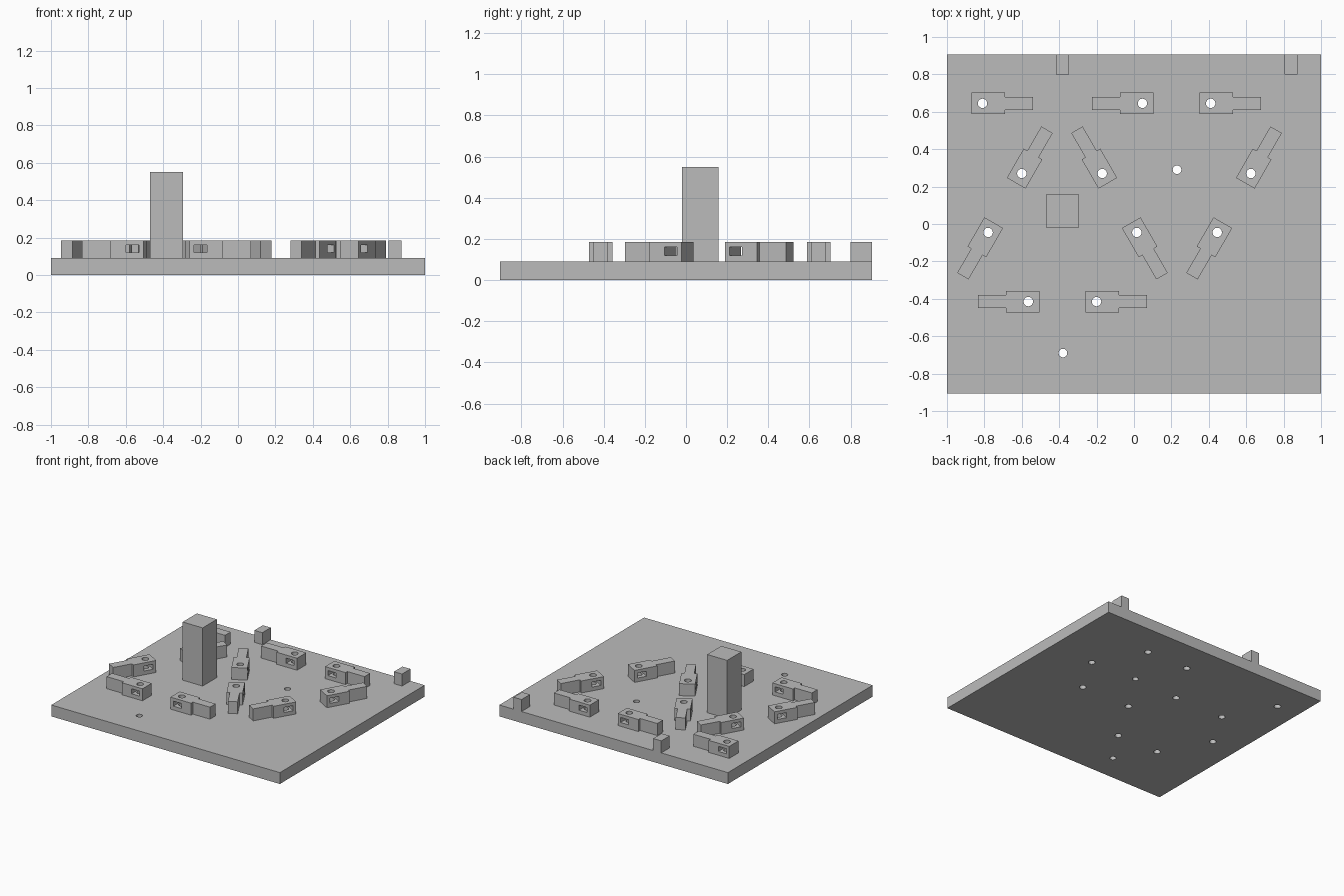
import bpy
import bmesh
from math import radians
from mathutils import Matrix, Vector

default = bpy.data.objects.get("Cube")
if default:
    bpy.data.objects.remove(default, do_unlink=True)

PLATE_TOP = 0.09
CLAMP_TOP = 0.185

grey = bpy.data.materials.new("plain grey")
grey.use_nodes = True
colour = (0.5, 0.5, 0.5, 1)
grey.diffuse_color = colour
next(n for n in grey.node_tree.nodes
     if n.type == 'BSDF_PRINCIPLED').inputs["Base Color"].default_value = colour


def finish(name, bm):
    bmesh.ops.recalc_face_normals(bm, faces=bm.faces)
    mesh = bpy.data.meshes.new(name)
    bm.to_mesh(mesh)
    bm.free()
    mesh.materials.append(grey)
    ob = bpy.data.objects.new(name, mesh)
    bpy.context.collection.objects.link(ob)
    return ob


def box(name, low, high):
    bm = bmesh.new()
    low, high = Vector(low), Vector(high)
    place = Matrix.Translation((low + high) / 2) @ Matrix.Diagonal((*(high - low), 1))
    bmesh.ops.create_cube(bm, size=1, matrix=place)
    return finish(name, bm)


def drills(name, points, radius):
    # Vertical cylinders, long enough to pass through everything
    bm = bmesh.new()
    for x, y in points:
        bmesh.ops.create_cone(bm, cap_ends=True, segments=32, radius1=radius,
                              radius2=radius, depth=1,
                              matrix=Matrix.Translation((x, y, 0)))
    return finish(name, bm)


def cut(ob, cutter):
    cutter.hide_render = True
    mod = ob.modifiers.new("cut", 'BOOLEAN')
    mod.operation = 'DIFFERENCE'
    mod.solver = 'EXACT'
    mod.object = cutter
    activate(ob)
    bpy.ops.object.modifier_apply(modifier=mod.name)
    bpy.data.objects.remove(cutter, do_unlink=True)


def activate(ob):
    bpy.ops.object.select_all(action='DESELECT')
    ob.select_set(True)
    bpy.context.view_layer.objects.active = ob


# Clamp positions: bolt hole x, y and the angle the narrow nose points
clamps = [(-.81, .645, 0), (.045, .645, 180), (.41, .645, 0),
          (-.6, .27, 60), (-.17, .27, 120), (.625, .27, 60),
          (-.78, -.045, 240), (.015, -.045, 300), (.445, -.045, 240),
          (-.565, -.415, 180), (-.2, -.415, 0)]
loose_holes = [(.23, .29), (-.38, -.69)]

# Base plate with bolt holes
plate = box("base_plate", (-1, -.905, 0), (1, .905, PLATE_TOP))
cut(plate, drills("plate_drill", [c[:2] for c in clamps], .025))
cut(plate, drills("loose_drill", loose_holes, .023))

# Clamp block: wide body and narrow nose, cut by a cross slot and a bolt hole
half = [(-.06, .0575), (.12, .0575), (.12, .035), (.27, .035)]
outline = half + [(x, -y) for x, y in reversed(half)]
bm = bmesh.new()
face = bm.faces.new([bm.verts.new((x, y, PLATE_TOP)) for x, y in outline])
top = bmesh.ops.extrude_face_region(bm, geom=[face])["geom"]
bmesh.ops.translate(bm, vec=(0, 0, CLAMP_TOP - PLATE_TOP),
                    verts=[v for v in top if isinstance(v, bmesh.types.BMVert)])
clamp = finish("clamp_block_1", bm)
cut(clamp, box("slot_cutter", (-.035, -.2, .12), (.035, .2, .16)))
cut(clamp, drills("clamp_drill", [(0, 0)], .025))

for ob in (plate, clamp):
    activate(ob)
    bpy.ops.object.shade_smooth_by_angle(angle=radians(30))

# Copies share the clamp mesh
for i, (x, y, angle) in enumerate(clamps):
    ob = clamp
    if i:
        ob = bpy.data.objects.new(f"clamp_block_{i + 1}", clamp.data)
        bpy.context.collection.objects.link(ob)
    ob.location = (x, y, 0)
    ob.rotation_euler.z = radians(angle)

# Tall square post
box("post", (-.47, -.02, PLATE_TOP), (-.295, .157, .55))

# Small stops flush with the back edge
for name, x in (("right_stop", -.382), ("left_stop", .84)):
    box(name, (x - .035, .8, PLATE_TOP), (x + .035, .905, CLAMP_TOP))
